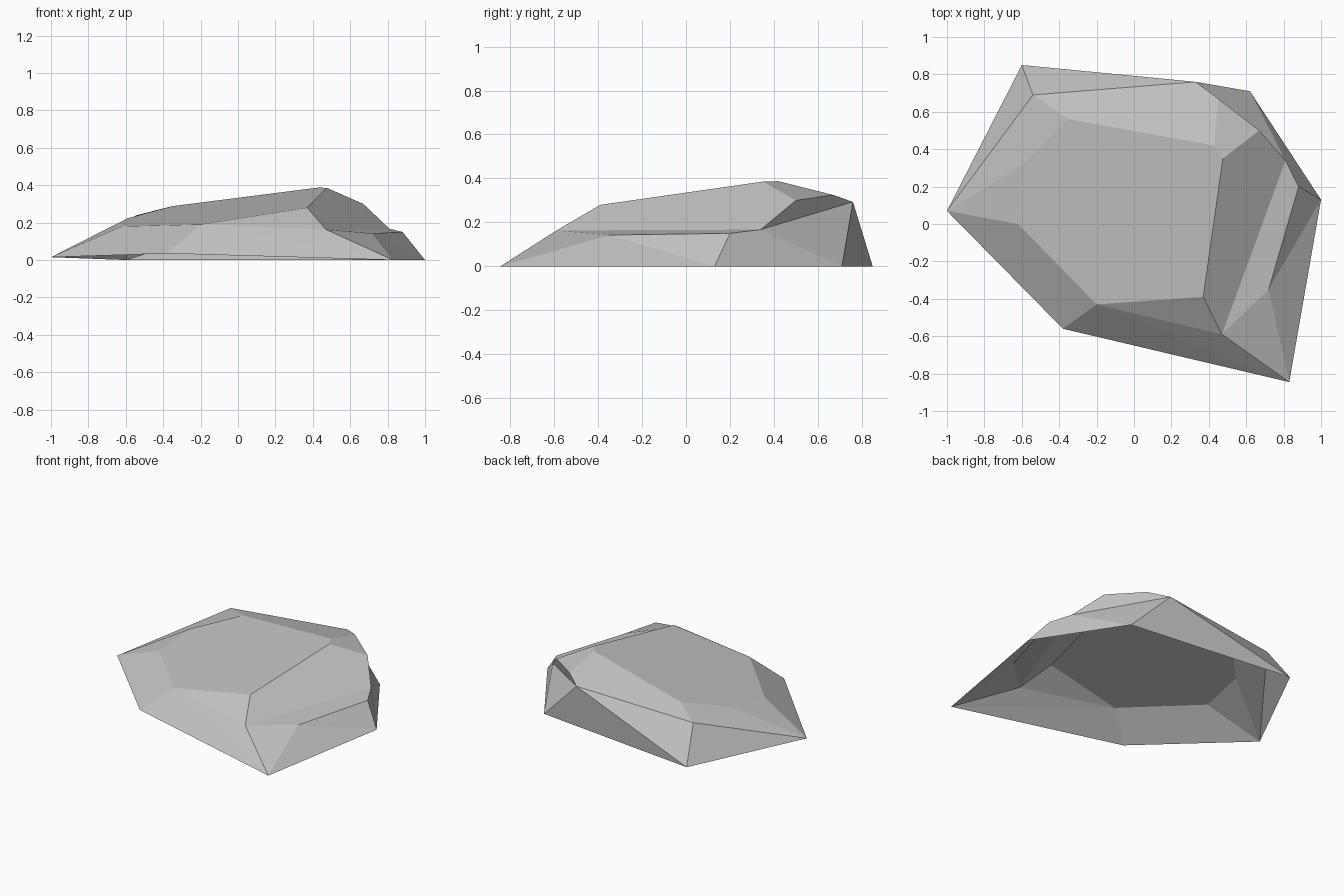
import bpy
import bmesh

cube = bpy.data.objects.get("Cube")
if cube:
    bpy.data.objects.remove(cube, do_unlink=True)


def make_material(name, colour):
    mat = bpy.data.materials.new(name)
    mat.use_nodes = True
    mat.diffuse_color = colour
    mat.node_tree.nodes["Principled BSDF"].inputs["Base Color"].default_value = colour
    return mat


# Corners of the ground outline (the boulder is an open shell underneath)
ground = {
    "west": (-1, .07, .015),
    "south_west": (-.38, -.56, .035),
    "south_east": (.83, -.845, 0),
    "east": (1, .13, 0),
    "north_east": (.62, .71, 0),
    "north_west": (-.6, .85, 0),
}

# Corners of the sloping crown, which lie on one tilted plane
crown_outline = {
    "crown_west": (-.62, 0),
    "crown_south": (-.2, -.43),
    "crown_south_east": (.37, -.39),
    "crown_east": (.475, .35),
    "crown_north": (.43, .42),
    "crown_north_west": (-.35, .56),
    "crown_dip": (-.59, .32),
}
crown = {n: (x, y, .272 + .149 * x + .122 * y)
         for n, (x, y) in crown_outline.items()}

# Corners of the shoulder and the low eastern shelf
shoulder = {
    "shelf_south": (.47, -.59, .163),
    "shelf_lip": (.72, -.35, .142),
    "shelf_east": (.88, .2, .15),
    "shelf_north": (.81, .34, .167),
    "shoulder_east": (.67, .5, .3),
    "shoulder_notch": (.45, .67, .325),
    "shoulder_north": (.33, .76, .293),
    "shoulder_west": (-.54, .69, .24),
}

# Chipped facets, each named by the corners it joins
facets = [
    list(crown),
    # Western and southern flanks
    ["west", "south_west", "crown_south", "crown_west"],
    ["west", "crown_west", "crown_dip"],
    ["south_west", "south_east", "crown_south"],
    ["south_east", "shelf_south", "crown_south"],
    ["shelf_south", "crown_south_east", "crown_south"],
    # Eastern slope and shelf
    ["crown_south_east", "shelf_south", "shelf_north", "shoulder_east", "crown_east"],
    ["shelf_south", "shelf_lip", "shelf_east", "shelf_north"],
    ["south_east", "shelf_lip", "shelf_south"],
    ["south_east", "east", "shelf_lip"],
    ["east", "shelf_east", "shelf_lip"],
    ["east", "north_east", "shelf_north", "shelf_east"],
    # Northern flank
    ["north_east", "shoulder_north", "shelf_north"],
    ["shelf_north", "shoulder_north", "shoulder_notch", "shoulder_east"],
    ["crown_east", "shoulder_east", "shoulder_notch", "crown_north"],
    ["crown_north", "shoulder_notch", "shoulder_north", "shoulder_west", "crown_north_west"],
    ["north_east", "north_west", "shoulder_north"],
    ["north_west", "shoulder_west", "shoulder_north"],
    ["north_west", "west", "shoulder_west"],
    ["west", "crown_dip", "crown_north_west", "shoulder_west"],
]

# Build the flat-shaded boulder shell
bm = bmesh.new()
corners = {n: bm.verts.new(p) for n, p in {**ground, **crown, **shoulder}.items()}
faces = [bm.faces.new([corners[n] for n in facet]) for facet in facets]
bmesh.ops.recalc_face_normals(bm, faces=faces)
bm.normal_update()
if faces[0].normal.z < 0:
    bmesh.ops.reverse_faces(bm, faces=faces)

mesh = bpy.data.meshes.new("boulder")
bm.to_mesh(mesh)
bm.free()
mesh.materials.append(make_material("stone grey", (.55, .55, .55, 1)))
bpy.context.collection.objects.link(bpy.data.objects.new("boulder", mesh))
